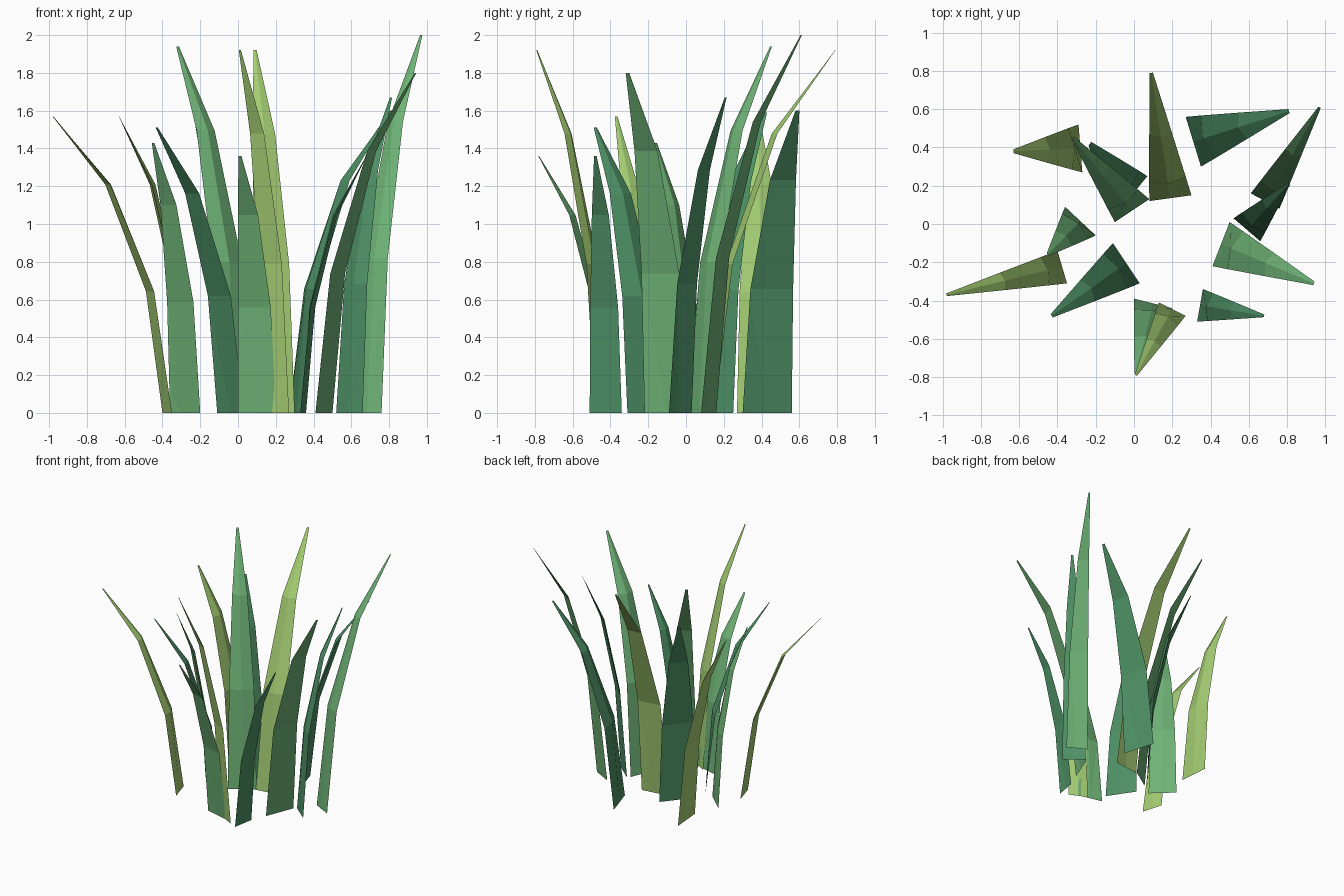
import bpy
from mathutils import Vector

cube = bpy.data.objects.get("Cube")
if cube:
    bpy.data.objects.remove(cube, do_unlink=True)


def make_material(name, rgb):
    mat = bpy.data.materials.new(name)
    mat.use_nodes = True
    mat.diffuse_color = (*rgb, 1)
    mat.node_tree.nodes["Principled BSDF"].inputs["Base Color"].default_value = (*rgb, 1)
    return mat


lime = make_material("lime green", (.37, .61, .17))
leaf = make_material("leaf green", (.155, .445, .18))
deep = make_material("deep green", (.075, .28, .13))

# Share of the lean, share of the height, width and ridge size at each row
ROWS = [(0, 0, 1, 0), (.15, .41, .87, .1), (.52, .77, .53, .1), (1, 1, .08, 0)]


def grass_blade(name, a, b, tip, mat):
    """Tapering blade bending outward, flat behind with a ridge on its inner face."""
    a, b, tip = Vector((*a, 0)), Vector((*b, 0)), Vector(tip)
    mid, edge = (a + b) / 2, b - a
    lean = Vector((tip.x, tip.y, 0)) - mid
    inward = Vector((edge.y, -edge.x, 0)).normalized()
    if inward.dot(lean) > 0:
        inward, edge = -inward, -edge
    verts, faces = [], []
    for out, up, width, ridge in ROWS:
        centre = mid + lean * out + Vector((0, 0, tip.z * up))
        half = edge * width / 2
        verts += [centre - half, centre + inward * edge.length * ridge, centre + half]
    for row in range(len(ROWS) - 1):
        i = row * 3
        faces += [(i, i + 3, i + 4, i + 1), (i + 1, i + 4, i + 5, i + 2),
                  (i + 2, i + 5, i + 3, i)]
    mesh = bpy.data.meshes.new(name)
    mesh.from_pydata(verts, [], faces)
    # Turn the front faces towards the inner side
    mesh.update()
    if mesh.polygons[0].normal.dot(inward) < 0:
        mesh.flip_normals()
    mesh.materials.append(mat)
    obj = bpy.data.objects.new(name, mesh)
    bpy.context.collection.objects.link(obj)


# Base corners, tip and colour of each blade
BLADES = [
    ((-.40, -.14), (-.35, -.31), (-.98, -.37, 1.57), lime),
    ((-.29, .52), (-.27, .27), (-.63, .38, 1.57), lime),
    ((-.36, .09), (-.20, -.06), (-.45, -.16, 1.43), leaf),
    ((-.11, -.10), (.03, -.31), (-.43, -.48, 1.51), deep),
    ((-.10, .01), (.08, .13), (-.32, .45, 1.94), leaf),
    ((-.11, .03), (.07, .25), (-.23, .42, 1.59), deep),
    ((0, -.39), (.20, -.44), (.01, -.78, 1.36), leaf),
    ((.13, -.41), (.27, -.48), (.01, -.79, 1.92), lime),
    ((.08, .12), (.30, .15), (.09, .79, 1.92), lime),
    ((.27, .56), (.35, .30), (.81, .59, 1.60), deep),
    ((.61, .16), (.76, .08), (.97, .61, 2.0), leaf),
    ((.52, .03), (.66, -.09), (.81, .21, 1.67), deep),
    ((.50, .01), (.41, -.22), (.94, -.31, 1.80), leaf),
    ((.36, -.34), (.33, -.51), (.68, -.48, 1.36), deep),
]
for number, blade in enumerate(BLADES, 1):
    grass_blade(f"grass_blade_{number}", *blade)
